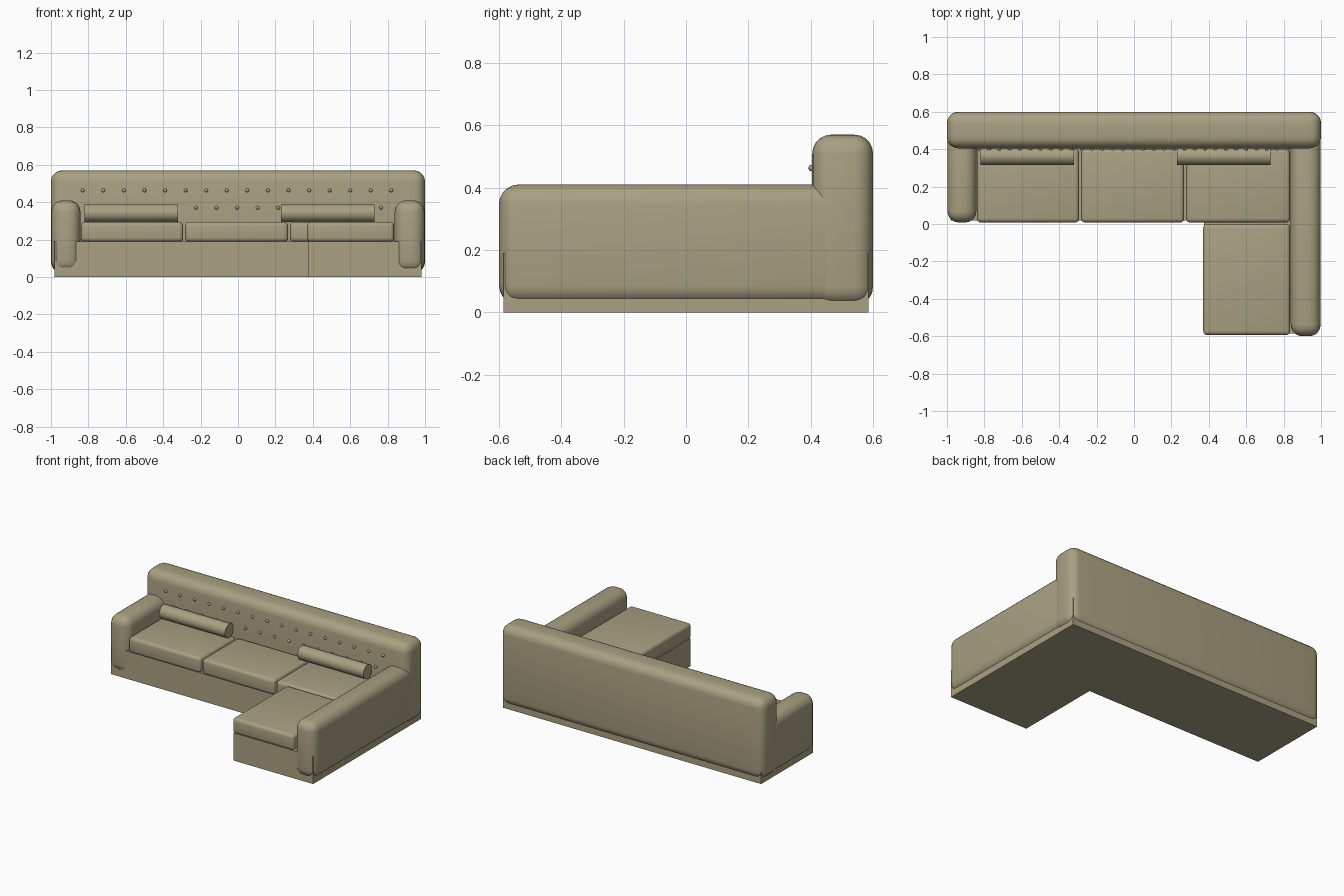
import bpy, bmesh, math
from mathutils import Matrix

if "Cube" in bpy.data.objects:
    bpy.data.objects.remove(bpy.data.objects["Cube"])

fabric = bpy.data.materials.new("olive_tan_fabric")
fabric.diffuse_color = (0.40, 0.355, 0.225, 1)
fabric.use_nodes = True
fabric.node_tree.nodes["Principled BSDF"].inputs["Base Color"].default_value = fabric.diffuse_color


def finish(name, bm, smooth=True):
    me = bpy.data.meshes.new(name)
    bmesh.ops.recalc_face_normals(bm, faces=bm.faces[:])
    bm.to_mesh(me)
    bm.free()
    ob = bpy.data.objects.new(name, me)
    bpy.context.collection.objects.link(ob)
    me.materials.append(fabric)
    if smooth:
        bpy.ops.object.select_all(action='DESELECT')
        bpy.context.view_layer.objects.active = ob
        ob.select_set(True)
        bpy.ops.object.shade_smooth_by_angle(angle=math.radians(35))
    return ob


def rounded_box(name, x, y, z, r, seg=5):
    """Box between (min, max) pairs with all edges rounded."""
    bm = bmesh.new()
    bmesh.ops.create_cube(bm, size=1)
    for v in bm.verts:
        for i, (a, b) in enumerate((x, y, z)):
            v.co[i] = a if v.co[i] < 0 else b
    bmesh.ops.bevel(bm, geom=bm.edges[:], offset=r, segments=seg,
                    profile=0.5, affect='EDGES')
    return finish(name, bm)


# L-shaped plinth
bm = bmesh.new()
outline = [(-0.98, 0.02), (0.375, 0.02), (0.375, -0.585),
           (0.98, -0.585), (0.98, 0.585), (-0.98, 0.585)]
face = bm.faces.new([bm.verts.new((x, y, 0)) for x, y in outline])
ext = bmesh.ops.extrude_face_region(bm, geom=[face], use_keep_orig=True)
for g in ext["geom"]:
    if isinstance(g, bmesh.types.BMVert):
        g.co.z = 0.19
finish("base", bm, smooth=False)

# Backrest and arms
rounded_box("backrest", (-1, 1), (0.405, 0.6), (0.022, 0.57), 0.06)
rounded_box("left_arm", (-0.998, -0.842), (0.008, 0.52), (0.025, 0.41), 0.062)
rounded_box("right_arm", (0.838, 0.998), (-0.6, 0.52), (0.025, 0.41), 0.062)

# Seat cushions
for i, (x0, x1) in enumerate([(-0.84, -0.293), (-0.283, 0.268), (0.278, 0.835)]):
    rounded_box(f"seat_cushion_{i + 1}", (x0, x1), (0.008, 0.402), (0.188, 0.295), 0.022, 4)
rounded_box("chaise_cushion", (0.37, 0.835), (-0.594, 0.0), (0.188, 0.295), 0.022, 4)

# Bolster pillows lying along the backrest
for side, x in (("left", -0.57), ("right", 0.48)):
    bm = bmesh.new()
    bmesh.ops.create_cone(bm, cap_ends=True, segments=32, radius1=0.047,
                          radius2=0.047, depth=0.5,
                          matrix=Matrix.Translation((x, 0.363, 0.342))
                          @ Matrix.Rotation(math.pi / 2, 4, 'Y'))
    finish(f"{side}_bolster", bm)

# Two staggered rows of tufting buttons
bm = bmesh.new()
for x0, count, z in ((-0.83, 16, 0.463), (-0.775, 15, 0.37)):
    for k in range(count):
        bmesh.ops.create_uvsphere(bm, u_segments=12, v_segments=8, radius=0.01,
                                  matrix=Matrix.Translation((x0 + 0.11 * k, 0.402, z)))
finish("backrest_buttons", bm)
